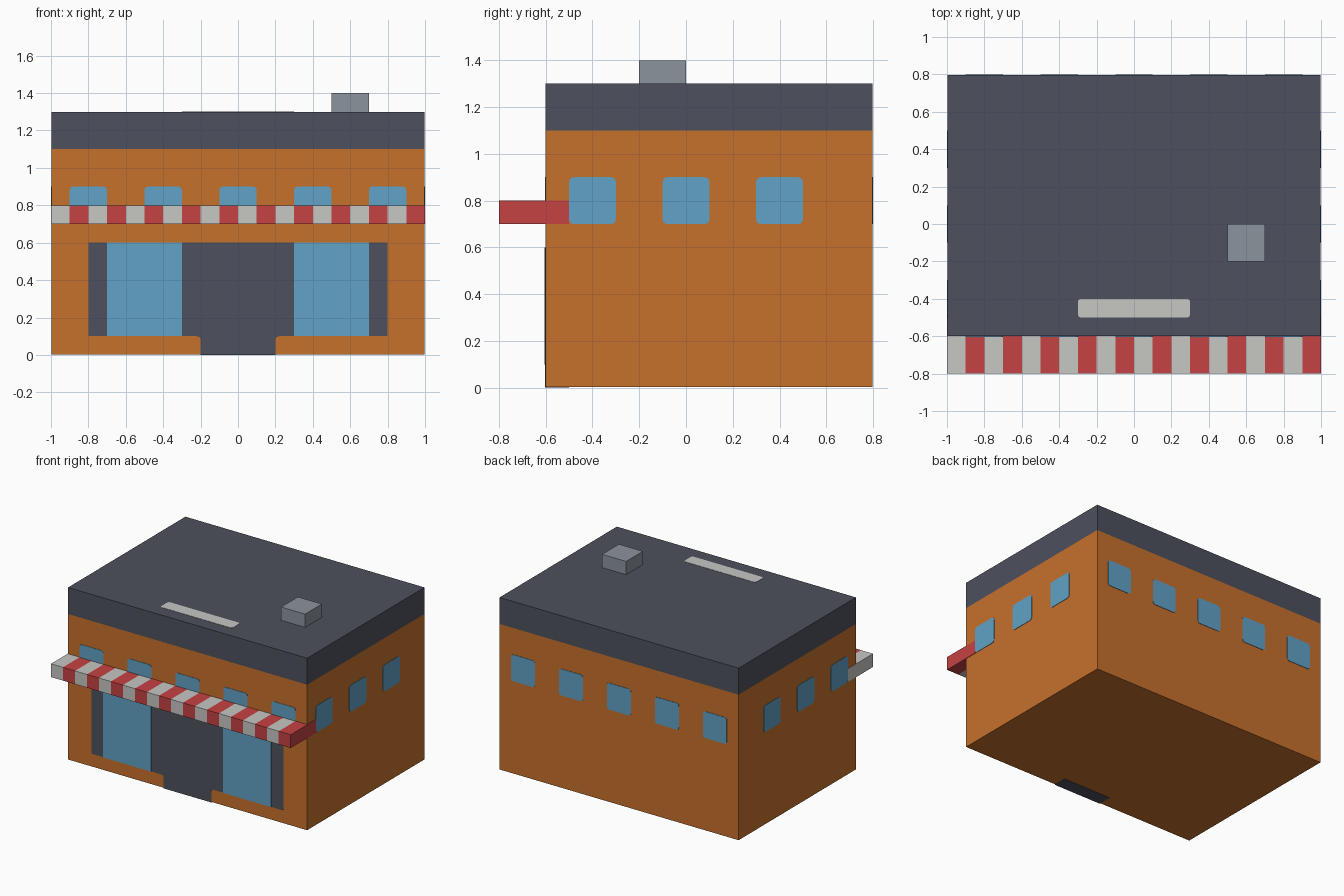
import bpy, bmesh, math
from mathutils import Vector

cube = bpy.data.objects.get("Cube")
if cube:
    bpy.data.objects.remove(cube, do_unlink=True)


def material(name, rgb):
    """Flat material from 0-255 sRGB values."""
    lin = [((c / 255 + 0.055) / 1.055) ** 2.4 for c in rgb]
    m = bpy.data.materials.new(name)
    m.use_nodes = True
    m.diffuse_color = (*lin, 1)
    m.node_tree.nodes["Principled BSDF"].inputs["Base Color"].default_value = (*lin, 1)
    return m


ORANGE = material("orange wall", (198, 113, 44))
SLATE = material("dark slate", (77, 81, 93))
BLUE = material("blue glass", (97, 162, 199))
RED = material("awning red", (198, 66, 66))
WHITE = material("off white", (199, 199, 196))
GREY = material("vent grey", (140, 147, 157))


def finish(name, bm, mats):
    bmesh.ops.recalc_face_normals(bm, faces=bm.faces)
    mesh = bpy.data.meshes.new(name)
    bm.to_mesh(mesh)
    bm.free()
    for m in mats:
        mesh.materials.append(m)
    ob = bpy.data.objects.new(name, mesh)
    bpy.context.collection.objects.link(ob)
    return ob


def box(name, lo, hi, mat):
    bm = bmesh.new()
    bmesh.ops.create_cube(bm, size=1)
    for v in bm.verts:
        v.co = [a + (b - a) * (c + 0.5) for a, b, c in zip(lo, hi, v.co)]
    return finish(name, bm, [mat])


# Wall planes sit slightly inside the full size so the thin plates end flush
T = 0.003
X, FRONT, BACK, TOP = 1 - T, -0.6, 0.8 - T, 1.3
PLANES = {
    "front": lambda u, v, d: (u, FRONT - d, v),
    "back": lambda u, v, d: (u, BACK + d, v),
    "left": lambda u, v, d: (X + d, u, v),
    "right": lambda u, v, d: (-X - d, u, v),
    "top": lambda u, v, d: (u, v, TOP + d),
    "bottom": lambda u, v, d: (u, v, T - d),
}


def rounded(corners, steps=4):
    """Outline from (u, v, radius) corners, each rounded by a quadratic curve."""
    out = []
    for i, (u, v, r) in enumerate(corners):
        p = Vector((u, v))
        if r == 0:
            out.append(p)
            continue
        a = p + (Vector(corners[i - 1][:2]) - p).normalized() * r
        b = p + (Vector(corners[(i + 1) % len(corners)][:2]) - p).normalized() * r
        for k in range(steps + 1):
            t = k / steps
            out.append(a * (1 - t) ** 2 + p * (2 * t * (1 - t)) + b * t * t)
    return out


def plate(name, side, corners, mat, height=T):
    """Thin plate lying on one plane of the building."""
    place = PLANES[side]
    outline = rounded(corners)
    bm = bmesh.new()
    inner = [bm.verts.new(place(p.x, p.y, -0.001)) for p in outline]
    outer = [bm.verts.new(place(p.x, p.y, height)) for p in outline]
    bm.faces.new(inner)
    bm.faces.new(outer)
    n = len(outline)
    for i in range(n):
        j = (i + 1) % n
        bm.faces.new((inner[i], inner[j], outer[j], outer[i]))
    return finish(name, bm, [mat])


def rect(u0, v0, u1, v1, r=0.0):
    return [(u0, v0, r), (u1, v0, r), (u1, v1, r), (u0, v1, r)]


# Building shell
box("walls", (-X, FRONT, T), (X, BACK, 1.1), ORANGE)
box("roof_block", (-X, FRONT, 1.1), (X, BACK, TOP), SLATE)
box("roof_vent", (0.5, -0.2, TOP), (0.7, 0.0, 1.4), GREY)
plate("roof_strip", "top", rect(-0.3, -0.5, 0.3, -0.4, 0.02), WHITE, 0.002)

# Upper windows
for side, centres in (("front", (-0.8, -0.4, 0, 0.4, 0.8)),
                      ("back", (-0.8, -0.4, 0, 0.4, 0.8)),
                      ("left", (-0.4, 0, 0.4)),
                      ("right", (-0.4, 0, 0.4))):
    for i, c in enumerate(centres):
        plate(f"{side}_window_{i + 1}", side, rect(c - 0.1, 0.7, c + 0.1, 0.9, 0.022), BLUE)

# Shop front with doorway, its threshold underneath, and two glass panes
plate("shop_front", "front",
      [(-0.8, 0.1, 0.01), (-0.2, 0.1, 0.022), (-0.2, 0, 0), (0.2, 0, 0),
       (0.2, 0.1, 0.022), (0.8, 0.1, 0.01), (0.8, 0.6, 0), (-0.8, 0.6, 0)], SLATE)
plate("threshold", "bottom", rect(-0.2, -0.6, 0.2, -0.5), SLATE)
for name, s in (("left", 1), ("right", -1)):
    plate(f"{name}_shop_pane", "front",
          rect(min(s * 0.3, s * 0.7), 0.1, max(s * 0.3, s * 0.7), 0.6), BLUE, 2 * T)

# Striped awning: one block cut across into twenty alternating bands
bm = bmesh.new()
bmesh.ops.create_cube(bm, size=1)
for v in bm.verts:
    v.co = (v.co.x * 2, -0.65 + v.co.y * 0.3, 0.75 + v.co.z * 0.1)
for i in range(1, 20):
    bmesh.ops.bisect_plane(bm, geom=bm.verts[:] + bm.edges[:] + bm.faces[:],
                           plane_co=(-1 + i * 0.1, 0, 0), plane_no=(1, 0, 0))
for f in bm.faces:
    band = math.floor((f.calc_center_median().x + 1) * 10)
    f.material_index = min(max(band, 0), 19) % 2
finish("awning", bm, [WHITE, RED])
